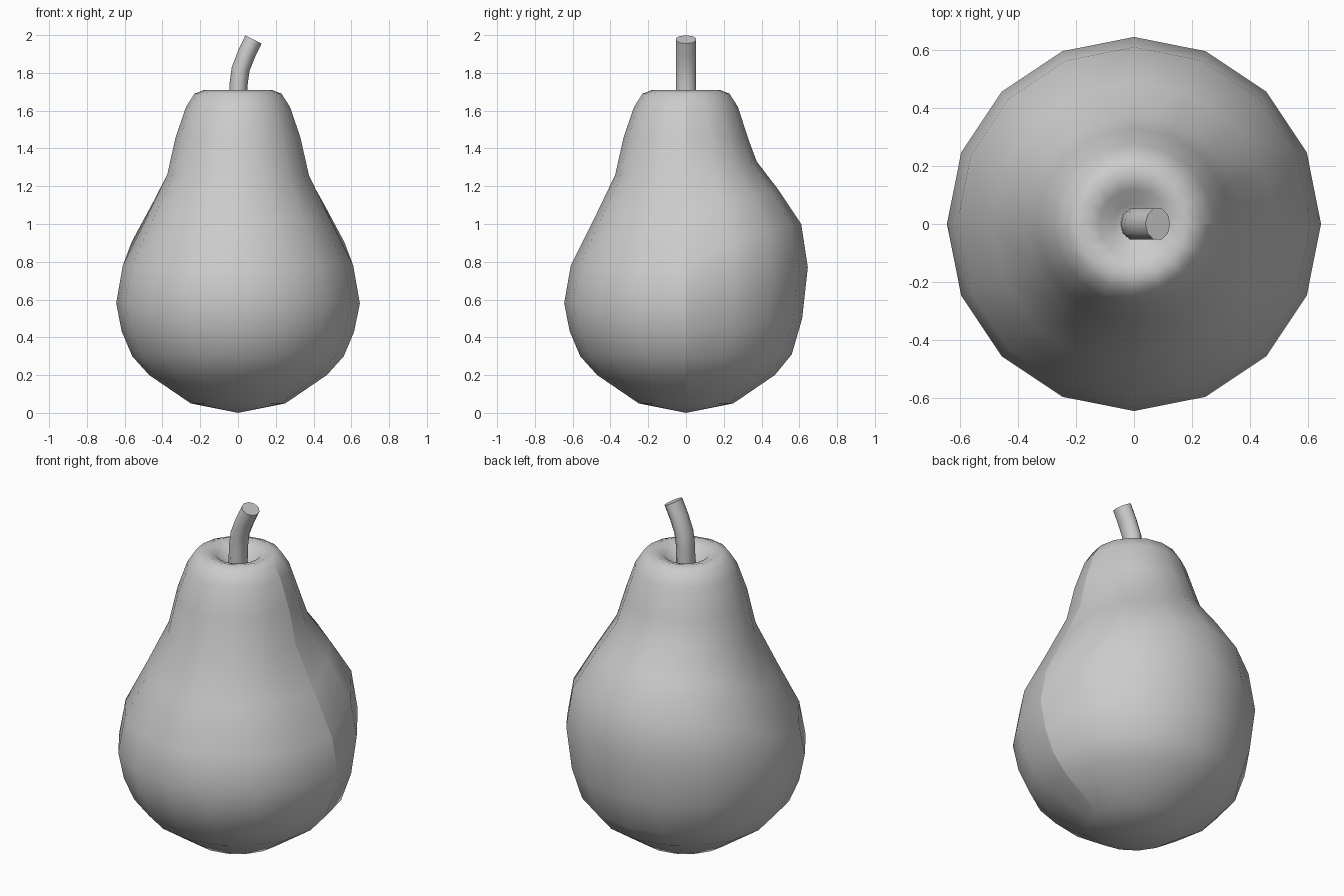
import bpy, bmesh, math
from mathutils import Vector

if "Cube" in bpy.data.objects:
    bpy.data.objects.remove(bpy.data.objects["Cube"])


def make_object(name, bm):
    bmesh.ops.recalc_face_normals(bm, faces=bm.faces[:])
    mesh = bpy.data.meshes.new(name)
    bm.to_mesh(mesh)
    bm.free()
    obj = bpy.data.objects.new(name, mesh)
    bpy.context.collection.objects.link(obj)
    return obj


def bridge(bm, rings):
    n = len(rings[0])
    for a, b in zip(rings, rings[1:]):
        for i in range(n):
            j = (i + 1) % n
            f = bm.faces.new((a[i], a[j], b[j], b[i]))
            f.smooth = True


def fan(bm, ring, tip, smooth=True):
    for i in range(len(ring)):
        f = bm.faces.new((ring[i], ring[(i + 1) % len(ring)], tip))
        f.smooth = smooth


# Fruit: 16-sided profile (radius, height, extra height of the bulge at the back)
SIDES = 16
profile = [(0.25, 0.05, 0), (0.47, 0.20, 0), (0.56, 0.30, 0.01),
           (0.615, 0.43, 0.07), (0.645, 0.58, 0.19), (0.61, 0.78, 0.22),
           (0.49, 1.02, 0.16), (0.375, 1.26, 0.07), (0.33, 1.46, -0.01),
           (0.275, 1.62, 0), (0.23, 1.69, 0), (0.18, 1.71, 0),
           (0.12, 1.69, 0), (0.07, 1.64, 0)]
bm = bmesh.new()
rings = []
for r, z, dz in profile:
    ring = []
    for i in range(SIDES):
        a = 2 * math.pi * i / SIDES
        lift = max(0.0, math.sin(a)) ** 0.6 if 0 < i < SIDES / 2 else 0.0
        ring.append(bm.verts.new((r * math.cos(a), r * math.sin(a), z + dz * lift)))
    rings.append(ring)
bridge(bm, rings)
fan(bm, rings[0], bm.verts.new((0, 0, 0)))
fan(bm, rings[-1], bm.verts.new((0, 0, 1.62)))
# Crease where the bulge begins on the right side
for a, b in zip(rings[:10], rings[1:11]):
    bm.edges.get((a[0], b[0])).smooth = False
make_object("pear_body", bm)

# Stem: leaning tube with a flat cut end (x, z, tilt in degrees)
path = [(0, 1.60, 0), (0.003, 1.74, 3), (0.014, 1.82, 12),
        (0.045, 1.90, 23), (0.082, 1.977, 27)]
bm = bmesh.new()
rings = []
for x, z, tilt in path:
    t = math.radians(tilt)
    side = Vector((math.cos(t), 0, -math.sin(t)))
    ring = []
    for i in range(10):
        a = 2 * math.pi * i / 10
        p = Vector((x, 0, z)) + side * 0.048 * math.cos(a)
        p.y = 0.056 * math.sin(a)
        ring.append(bm.verts.new(p))
    rings.append(ring)
bridge(bm, rings)
bm.faces.new(rings[0])
bm.faces.new(rings[-1])
for e in bm.edges:
    if any(not f.smooth for f in e.link_faces):
        e.smooth = False
make_object("stem", bm)
